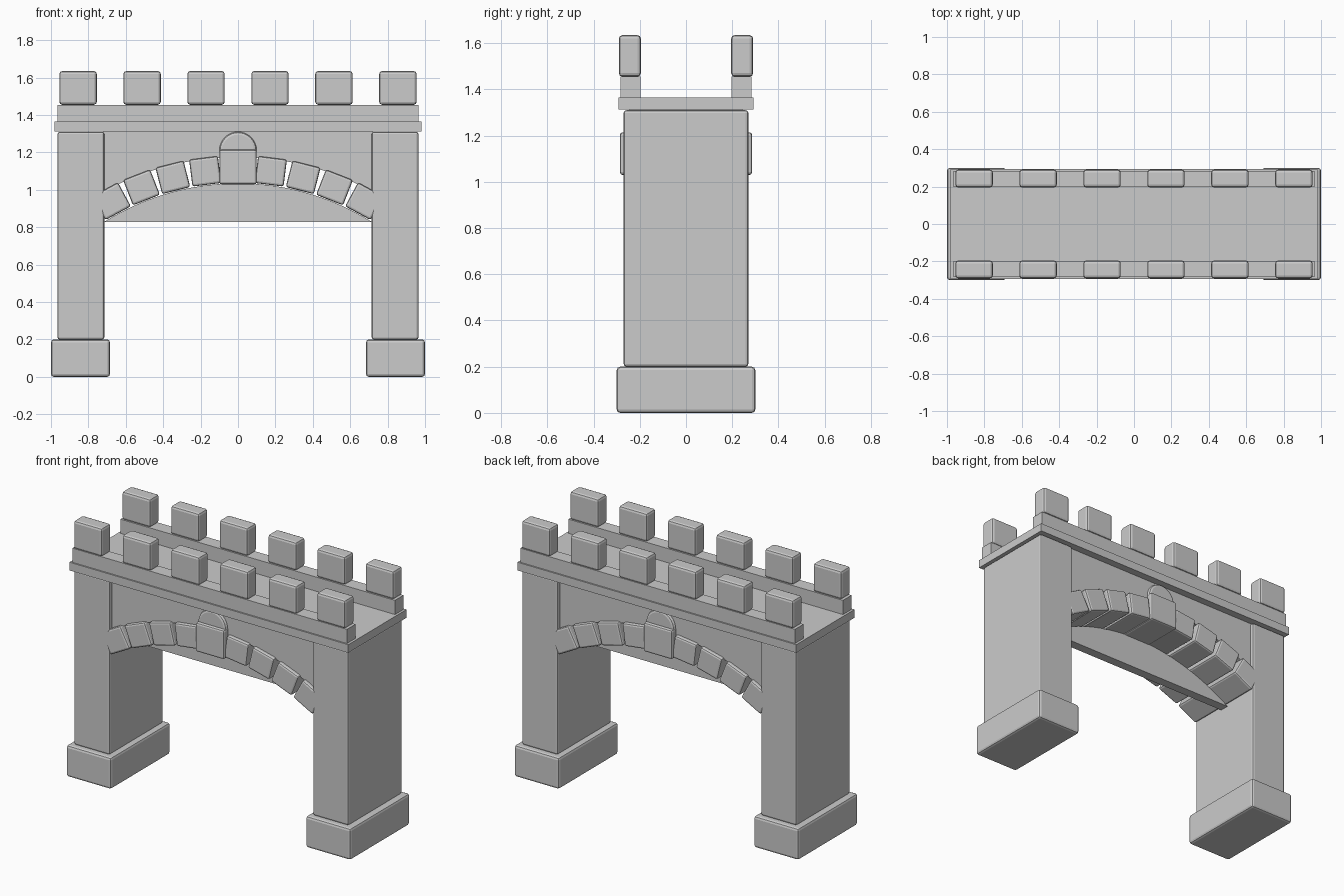
import bpy, bmesh, math

if "Cube" in bpy.data.objects:
    bpy.data.objects.remove(bpy.data.objects["Cube"])

ARC_Z, R_IN, R_MID, R_OUT = -0.31, 1.345, 1.42, 1.485   # shared arch circle


def finish(ob, bevel):
    if bevel:
        m = ob.modifiers.new("bevel", 'BEVEL')
        m.width, m.segments = bevel, 2
        m.limit_method, m.angle_limit = 'ANGLE', math.radians(40)
    return ob


def box(name, center, size, bevel=0.0, tilt=0.0):
    me = bpy.data.meshes.new(name)
    bm = bmesh.new()
    bmesh.ops.create_cube(bm, size=1)
    bmesh.ops.scale(bm, vec=size, verts=bm.verts)
    bm.to_mesh(me)
    bm.free()
    ob = bpy.data.objects.new(name, me)
    bpy.context.collection.objects.link(ob)
    ob.location = center
    ob.rotation_euler = (0, tilt, 0)
    return finish(ob, bevel)


def prism(name, profile, half_depth, bevel=0.0):
    """Extrude an x/z outline symmetrically along y."""
    me = bpy.data.meshes.new(name)
    bm = bmesh.new()
    face = bm.faces.new([bm.verts.new((x, -half_depth, z)) for x, z in profile])
    ext = bmesh.ops.extrude_face_region(bm, geom=[face])["geom"]
    verts = [g for g in ext if isinstance(g, bmesh.types.BMVert)]
    bmesh.ops.translate(bm, vec=(0, 2 * half_depth, 0), verts=verts)
    bmesh.ops.recalc_face_normals(bm, faces=bm.faces)
    bm.to_mesh(me)
    bm.free()
    ob = bpy.data.objects.new(name, me)
    bpy.context.collection.objects.link(ob)
    return finish(ob, bevel)


def arc(radius, half_width, n=32):
    a = math.asin(half_width / radius)
    return [(radius * math.sin(-a + 2 * a * i / n),
             ARC_Z + radius * math.cos(-a + 2 * a * i / n)) for i in range(n + 1)]


# piers on plinths
for s, side in ((-1, "left"), (1, "right")):
    box(side + "_plinth", (s * 0.842, 0, 0.1), (0.315, 0.6, 0.2), 0.015)
    box(side + "_pier", (s * 0.84, 0, 0.755), (0.25, 0.54, 1.11), 0.012)

# wall above the arch, and the thin panel closing the head of the arch
prism("spandrel_wall", arc(R_OUT, 0.72) + [(0.72, 1.315), (-0.72, 1.315)], 0.245)
prism("arch_panel", arc(R_IN, 0.715), 0.03)

# arch stones
step = math.radians(7.1)
for i in (-4, -3, -2, -1, 1, 2, 3, 4):
    a = i * step
    box("arch_stone", (R_MID * math.sin(a), 0, ARC_Z + R_MID * math.cos(a)),
        (0.155, 0.54, 0.145), 0.012, a)

# keystone with round boss behind it
box("keystone", (0, 0, 1.122), (0.2, 0.572, 0.185), 0.012)
prism("keystone_boss", [(0.1 * math.cos(i * math.tau / 32), 1.21 + 0.1 * math.sin(i * math.tau / 32))
                        for i in range(32)], 0.265, 0.015)

# deck, parapets and merlons
box("deck_slab", (0, 0, 1.339), (1.96, 0.586, 0.052))
for s, side in ((-1, "front"), (1, "back")):
    box(side + "_parapet", (0, s * 0.241, 1.41), (1.93, 0.086, 0.09))
    for i in range(6):
        box(side + "_merlon", (-0.855 + 0.342 * i, s * 0.243, 1.545), (0.2, 0.095, 0.18), 0.015)
